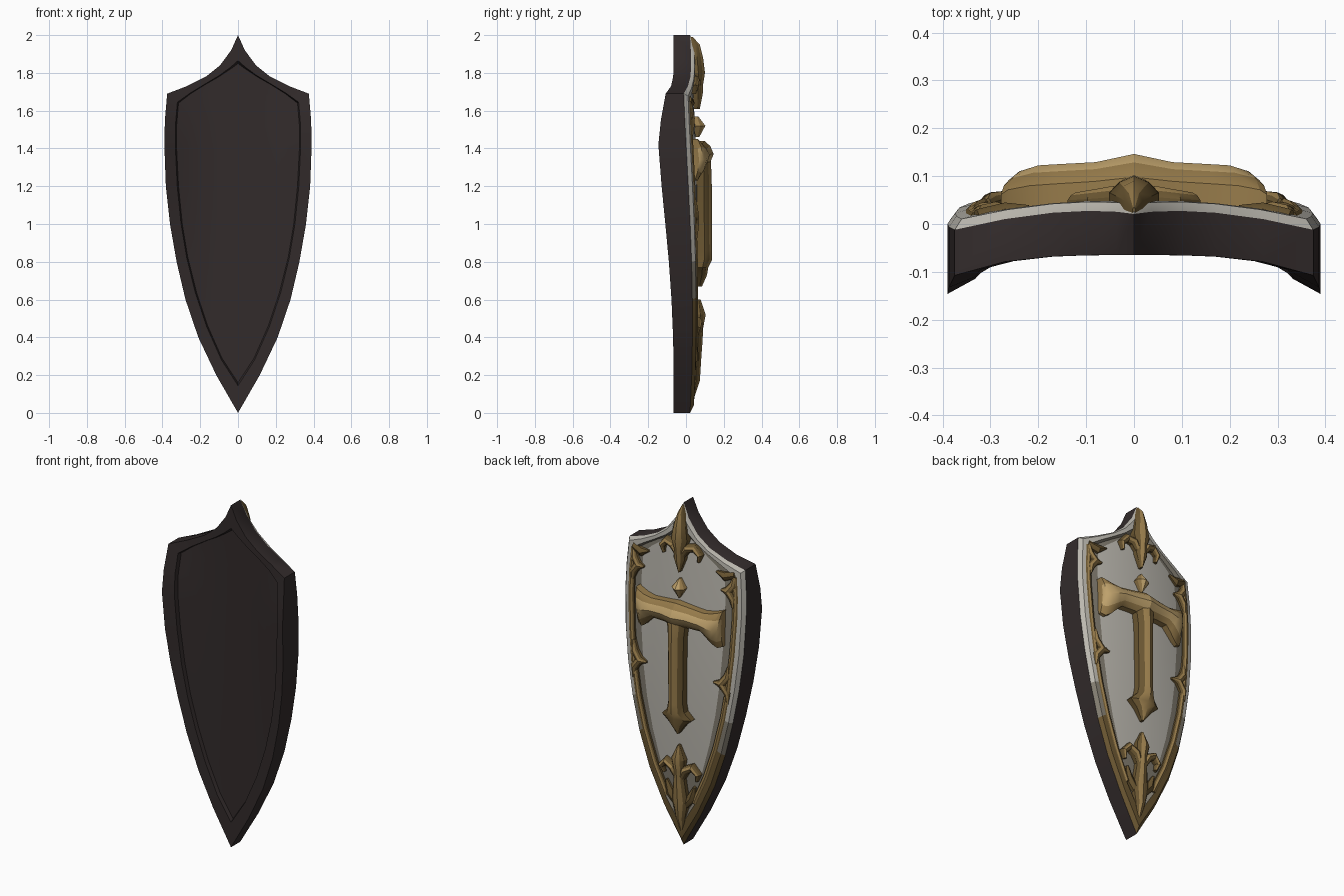
import bpy
import bmesh
from math import sin, pi
from mathutils import Vector

cube = bpy.data.objects.get("Cube")
if cube:
    bpy.data.objects.remove(cube, do_unlink=True)


def material(name, red, green, blue):
    mat = bpy.data.materials.new(name)
    mat.use_nodes = True
    colour = (red, green, blue, 1)
    mat.diffuse_color = colour
    shader = mat.node_tree.nodes["Principled BSDF"]
    shader.inputs["Base Color"].default_value = colour
    shader.inputs["Roughness"].default_value = 0.7
    return mat


DARK = material("dark brown", 0.032, 0.024, 0.024)
STEEL = material("steel grey", 0.5, 0.48, 0.43)
SHADE = material("tarnished steel", 0.22, 0.2, 0.16)
PALE_GOLD = material("pale gold", 0.52, 0.36, 0.15)
GOLD = material("gold", 0.31, 0.2, 0.07)
OLD_GOLD = material("old gold", 0.14, 0.09, 0.03)

# Half outlines (x, z) from the top tip to the bottom tip
OUTER = [(0, 2), (.036, 1.92), (.095, 1.84), (.17, 1.78), (.27, 1.73),
         (.375, 1.69), (.387, 1.55), (.39, 1.42), (.382, 1.2), (.36, 1),
         (.325, .8), (.278, .6), (.21, .4), (.115, .2), (0, 0)]
INNER = [(0, 1.85), (.04, 1.82), (.1, 1.78), (.17, 1.74), (.25, 1.69),
         (.315, 1.64), (.325, 1.52), (.325, 1.4), (.315, 1.2), (.295, 1),
         (.265, .82), (.22, .64), (.16, .46), (.085, .29), (0, .16)]


def grip_y(x, z):
    """Hollow side of the shield, curling forward at the upper flanks."""
    return -.065 - abs(x) ** 3 * max(0, min(z - .05, 2.6 * (2 - z)))


def face_y(x, z):
    """Bulging decorated side of the shield."""
    return .025 + .04 * sin(pi * z / 2) - (.2 + .1 * z) * x * x


def half_outline(t):
    return [Vector(a).lerp(Vector(b), t) for a, b in zip(OUTER, INNER)]


def finish(name, bm, materials, angle):
    bmesh.ops.remove_doubles(bm, verts=bm.verts, dist=.0002)
    bmesh.ops.recalc_face_normals(bm, faces=bm.faces)
    mesh = bpy.data.meshes.new(name)
    bm.to_mesh(mesh)
    bm.free()
    for mat in materials:
        mesh.materials.append(mat)
    obj = bpy.data.objects.new(name, mesh)
    bpy.context.collection.objects.link(obj)
    bpy.ops.object.select_all(action='DESELECT')
    obj.select_set(True)
    bpy.context.view_layer.objects.active = obj
    bpy.ops.object.shade_smooth_by_angle(angle=angle)
    return obj


def skin(bm, rows, rule, closed=False):
    """Join rows of vertices with quads, coloured by height and column."""
    for a, b in zip(rows, rows[1:]):
        count = len(a)
        for i in range(count if closed else count - 1):
            j = (i + 1) % count
            face = bm.faces.new((a[i], a[j], b[j], b[i]))
            face.material_index = rule(face.calc_center_median().z, i)


def build_body():
    bm = bmesh.new()
    columns = 12

    def ring(t, surface, lift):
        half = half_outline(t)
        loop = half + [Vector((-p.x, p.y)) for p in half[-2:0:-1]]
        return [bm.verts.new((p.x, surface(p.x, p.y) + lift, p.y)) for p in loop]

    def panel(surface, lift, rule):
        rows = []
        for p in half_outline(1):
            xs = [p.x * (2 * i / columns - 1) for i in range(columns + 1)]
            rows.append([bm.verts.new((x, surface(x, p.y) + lift, p.y)) for x in xs])
        skin(bm, rows, rule)

    def dark(z, column):
        return 0

    def rim(z, column):
        return 3 if z < .55 else 1 if z > .9 else 2

    def field(z, column):
        return 2 if z < .4 or column in (0, columns - 1) else 1

    # Grip side, outer wall, then the raised rim of the decorated side
    panel(grip_y, .02, dark)
    wall = [ring(1, grip_y, .02), ring(.9, grip_y, 0), ring(0, grip_y, 0),
            ring(0, face_y, -.004)]
    skin(bm, wall, dark, True)
    border = [wall[-1], ring(.25, face_y, .014), ring(.75, face_y, .014)]
    skin(bm, border, rim, True)
    skin(bm, [border[-1], ring(1, face_y, -.005)], lambda z, column: 2, True)
    panel(face_y, -.005, field)
    finish("shield_body", bm, (DARK, STEEL, SHADE, OLD_GOLD), .6)


def ridge(name, path, crest, flank, mirror=False):
    """Raised ornament along a path of (x, z, half width, height)."""
    bm = bmesh.new()
    rows = []
    for i, (x, z, width, height) in enumerate(path):
        before, after = path[max(i - 1, 0)], path[min(i + 1, len(path) - 1)]
        along = Vector((after[0] - before[0], after[1] - before[1])).normalized()
        side = Vector((-along.y, along.x)) * width
        base = face_y(x, z)
        section = [(-1, -.02), (-1, height * .45), (-.6, height * .8), (0, height),
                   (.6, height * .8), (1, height * .45), (1, -.02)]
        rows.append([bm.verts.new((x + side.x * s, base + y, z + side.y * s))
                     for s, y in section])
    skin(bm, rows, lambda z, column: 0 if column in (2, 3) else 1, True)
    for end in (rows[0], rows[-1]):
        bm.faces.new(end).material_index = 1
    obj = finish(name, bm, (crest, flank), .5)
    if mirror:
        obj.modifiers.new("Mirror", 'MIRROR').use_clip = True


build_body()

# Central cross: shaft with a pointed foot, and a flared crossbar
ridge("cross_shaft", [(0, 1.39, .06, .065), (0, 1.33, .06, .072), (0, 1.24, .05, .074),
                      (0, .86, .046, .074), (0, .81, .055, .075), (0, .77, .095, .055),
                      (0, .73, .05, .05), (0, .67, .006, .025)], GOLD, OLD_GOLD)
ridge("crossbar", [(0, 1.37, .07, .088), (.08, 1.37, .06, .073), (.16, 1.365, .056, .075),
                   (.2, 1.355, .075, .077), (.24, 1.345, .1, .07),
                   (.262, 1.34, .112, .055), (.274, 1.34, .1, .035)],
      PALE_GOLD, GOLD, True)

# Small stud between the cross and the upper flower
ridge("diamond_stud", [(0, 1.57, .004, .015), (0, 1.52, .04, .05), (0, 1.46, .004, .015)],
      PALE_GOLD, GOLD)

# Upper flower with its curled petals
ridge("upper_flower", [(0, 1.99, .003, .01), (0, 1.95, .018, .045), (0, 1.88, .038, .058),
                       (0, 1.8, .052, .063), (0, 1.74, .03, .05), (0, 1.69, .036, .045),
                       (0, 1.61, .005, .025)], GOLD, OLD_GOLD)
ridge("upper_petal", [(.01, 1.7, .018, .03), (.045, 1.755, .024, .04), (.09, 1.765, .024, .035),
                      (.122, 1.73, .018, .03), (.112, 1.69, .008, .015)], GOLD, OLD_GOLD, True)

# Lower flower, whose stem runs down to the point
ridge("lower_flower", [(0, .6, .005, .02), (0, .52, .042, .05), (0, .45, .03, .04),
                       (0, .38, .036, .04), (0, .27, .05, .038), (0, .17, .03, .038),
                       (0, .07, .005, .01)], GOLD, OLD_GOLD)
ridge("lower_petal", [(.01, .4, .018, .03), (.04, .46, .024, .04), (.085, .485, .024, .035),
                      (.118, .45, .018, .03), (.105, .41, .008, .015)], GOLD, OLD_GOLD, True)
ridge("lower_leaf", [(.02, .24, .02, .025), (.07, .3, .025, .025), (.09, .37, .006, .015)],
      OLD_GOLD, OLD_GOLD, True)

# Gilded moulding along the inner edge of each flank
ridge("side_moulding", [(p.x, p.y, .018, .02) for p in half_outline(.85)[5:-1]],
      GOLD, OLD_GOLD, True)

# Leaves growing inward from the moulding
for label, x, z, size in (("upper", .32, 1.56, 1), ("lower", .3, 1.02, 1.2)):
    for way, half in ((-1, "bottom"), (1, "top")):
        ridge(f"{label}_edge_leaf_{half}",
              [(x + .005, z + way * .09 * size, .006, .02),
               (x, z + way * .04 * size, .022, .028),
               (x - .03 * size, z, .024, .026), (x - .07 * size, z, .005, .01)],
              GOLD, OLD_GOLD, True)
ridge("corner_leaf", [(.33, 1.66, .02, .025), (.27, 1.64, .024, .025), (.22, 1.66, .005, .012)],
      OLD_GOLD, OLD_GOLD, True)
